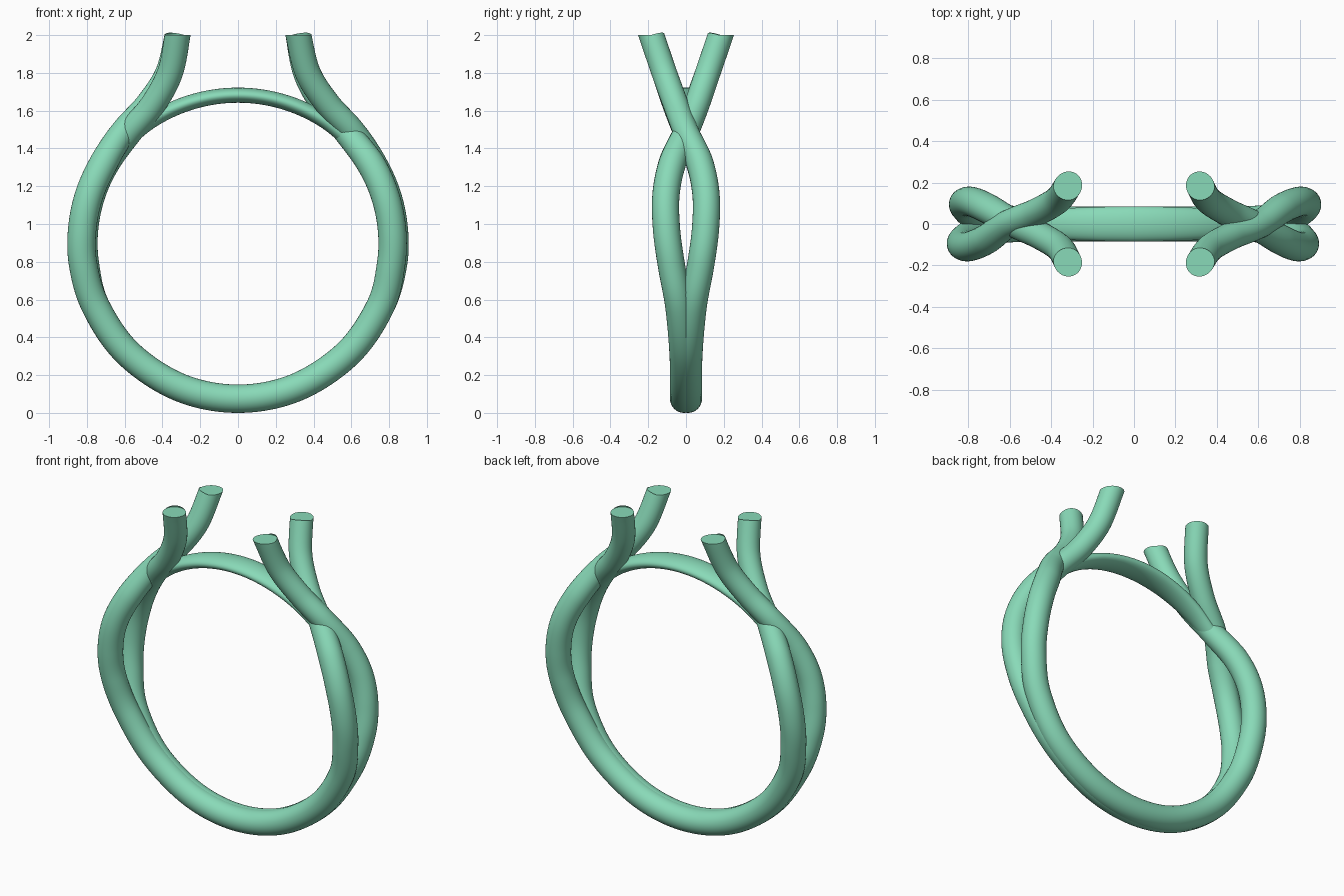
import bpy, bmesh, math
from mathutils import Vector
from mathutils.geometry import interpolate_bezier

if "Cube" in bpy.data.objects:
    bpy.data.objects.remove(bpy.data.objects["Cube"])

CZ = 0.9          # height of the ring centre
SIDES, STEPS = 32, 10

mint = bpy.data.materials.new("mint")
mint.diffuse_color = (0.25, 0.70, 0.48, 1)
mint.use_nodes = True
mint.node_tree.nodes["Principled BSDF"].inputs["Base Color"].default_value = mint.diffuse_color


def polar(deg, r, y):
    """Point on the ring, angle measured from the bottom towards +x."""
    a = math.radians(deg)
    return (r * math.sin(a), y, CZ - r * math.cos(a))


def sweep(name, knots, flat_z=None):
    """Smooth tube through knots of (point, y radius, radial radius)."""
    pts = [Vector(k[0]) for k in knots]
    n = len(pts)
    tang = [(pts[min(i + 1, n - 1)] - pts[max(i - 1, 0)]) / 6 for i in range(n)]
    path = []
    for i in range(n - 1):
        seg = interpolate_bezier(pts[i], pts[i] + tang[i],
                                 pts[i + 1] - tang[i + 1], pts[i + 1], STEPS + 1)
        for j in range(STEPS + (i == n - 2)):
            f = j / STEPS
            radii = [knots[i][k] * (1 - f) + knots[i + 1][k] * f for k in (1, 2)]
            path.append((seg[j], *radii))
    bm = bmesh.new()
    rings = []
    last = len(path) - 1
    for i, (p, ry, rr) in enumerate(path):
        t = (path[min(i + 1, last)][0] - path[max(i - 1, 0)][0]).normalized()
        side = Vector((0, 1, 0))
        side = (side - t * side.dot(t)).normalized()
        up = t.cross(side)
        ring = []
        for s in range(SIDES):
            a = math.tau * s / SIDES
            v = p + side * (ry * math.cos(a)) + up * (rr * math.sin(a))
            if flat_z and i in (0, last):      # level cut at the tips
                v += t * ((flat_z - v.z) / t.z)
            ring.append(bm.verts.new(v))
        rings.append(ring)
    for a, b in zip(rings, rings[1:]):
        for s in range(SIDES):
            e = (s + 1) % SIDES
            bm.faces.new((a[s], a[e], b[e], b[s]))
    bm.faces.new(rings[0])
    bm.faces.new(rings[-1])
    bmesh.ops.recalc_face_normals(bm, faces=bm.faces)
    me = bpy.data.meshes.new(name)
    bm.to_mesh(me)
    bm.free()
    ob = bpy.data.objects.new(name, me)
    bpy.context.collection.objects.link(ob)
    me.materials.append(mint)
    bpy.ops.object.select_all(action='DESELECT')
    ob.select_set(True)
    bpy.context.view_layer.objects.active = ob
    bpy.ops.object.shade_smooth_by_angle(angle=math.radians(40))
    return ob


def half(sign, r_top, upper):
    """One side of a strand, from the bottom up to the prong tip."""
    out = []
    for deg, y in ((22, .01), (45, .013), (66, .038), (82, .078),
                   (95, .103), (108, .106), (121, .072)):
        r = .825 if deg < 80 else r_top
        rad = .075 if deg < 60 else .072
        out.append((polar(sign * deg, r, -y), rad, .075))
    for x, y, z in upper:
        out.append(((sign * x, y, z), .067, .068))
    return out


# Each strand passes over the crossing on one side and under on the other
over = [(.608, 0, 1.488), (.475, .055, 1.635), (.37, .115, 1.8), (.32, .183, 2)]
under = [(.575, 0, 1.485), (.455, .055, 1.625), (.36, .115, 1.8), (.32, .183, 2)]
bottom = [(polar(0, .825, -.01), .075, .075)]


def strand(turn):
    knots = half(-1, .828, over)[::-1] + bottom + half(1, .818, under)
    return [((p[0] * turn, p[1] * turn, p[2]), a, b) for p, a, b in knots]


sweep("front_strand", strand(1), 2.0)
sweep("back_strand", strand(-1), 2.0)

# Thin flattened bridge closing the ring between the prongs
bridge = []
for off in (-48, -36, -24, -12, 0, 12, 24, 36, 48):
    k = abs(off) / 48
    bridge.append((polar(180 + off, .782 + .02 * k * k, 0),
                   .085 - .032 * k * k, .04))
sweep("top_bridge", bridge)
